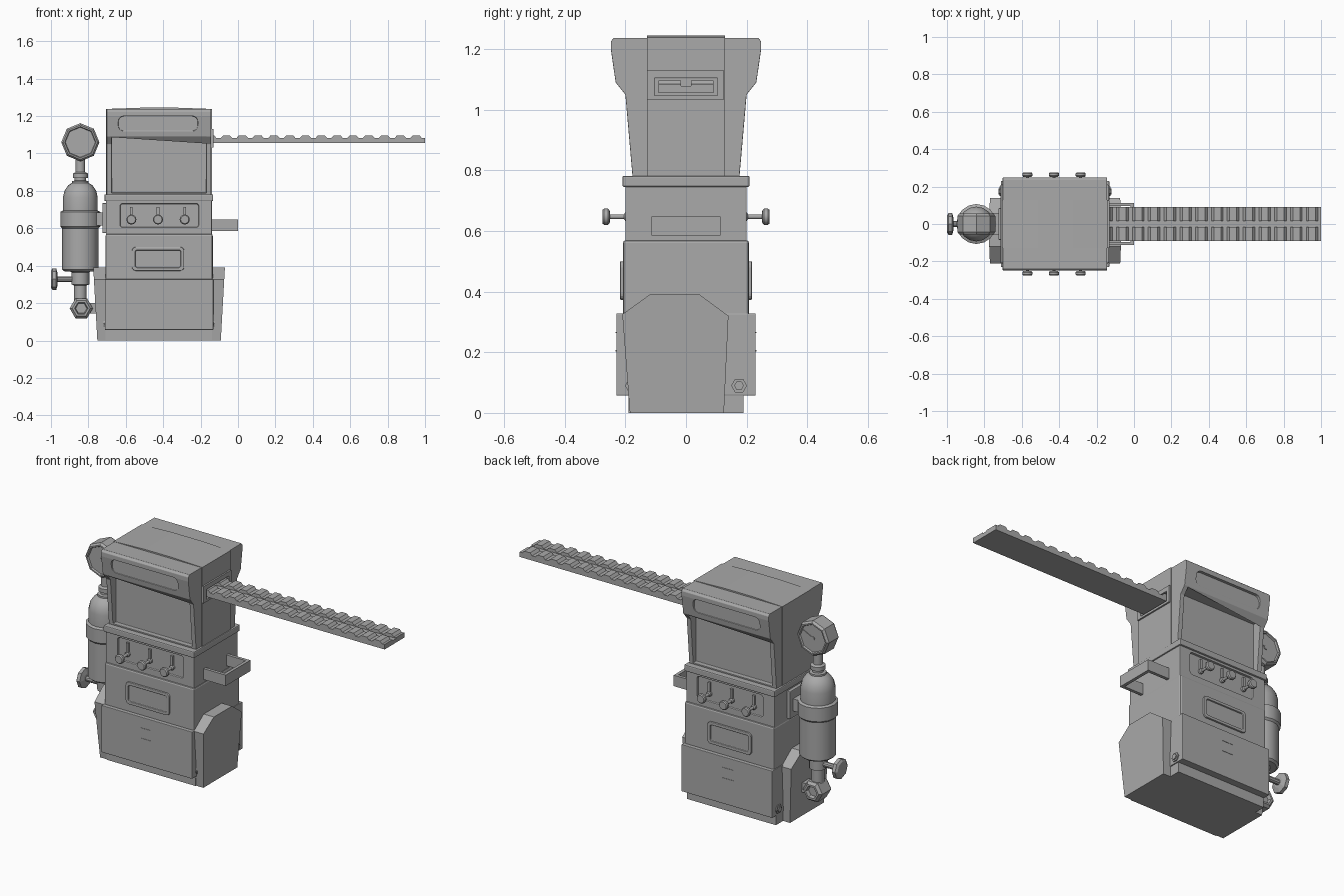
import bpy, bmesh, math
from mathutils import Vector, Matrix

if "Cube" in bpy.data.objects:
    bpy.data.objects.remove(bpy.data.objects["Cube"])

CX = -0.422          # centre of the cabinet
TX = -0.843          # centre of the gas tank
grey = bpy.data.materials.new("plain grey")
grey.diffuse_color = (0.4, 0.4, 0.4, 1)
grey.use_nodes = True
grey.node_tree.nodes["Principled BSDF"].inputs["Base Color"].default_value = grey.diffuse_color


def finish(name, bm, bevel=0.0, smooth=False):
    bmesh.ops.recalc_face_normals(bm, faces=bm.faces)
    me = bpy.data.meshes.new(name)
    bm.to_mesh(me)
    bm.free()
    ob = bpy.data.objects.new(name, me)
    bpy.context.collection.objects.link(ob)
    me.materials.append(grey)
    bpy.ops.object.select_all(action='DESELECT')
    ob.select_set(True)
    bpy.context.view_layer.objects.active = ob
    if smooth:
        bpy.ops.object.shade_smooth_by_angle(angle=math.radians(35))
    if bevel:
        m = ob.modifiers.new("bevel", 'BEVEL')
        m.width, m.segments, m.limit_method = bevel, 2, 'ANGLE'
    return ob


def box(name, x, y, z, bevel=0.0):
    """Box from (min, max) pairs."""
    return prism(name, [(x[0], z[0]), (x[1], z[0]), (x[1], z[1]), (x[0], z[1])], 'Y', y[0], y[1], bevel)


def prism(name, pts, axis, a, b, bevel=0.0):
    """Extrude a 2D outline: (x,z) along Y or (y,z) along X."""
    bm = bmesh.new()
    def put(p, d):
        return bm.verts.new((p[0], d, p[1]) if axis == 'Y' else (d, p[0], p[1]))
    lo, hi = [put(p, a) for p in pts], [put(p, b) for p in pts]
    n = len(pts)
    bm.faces.new(lo)
    bm.faces.new(hi)
    for i in range(n):
        bm.faces.new((lo[i], lo[(i + 1) % n], hi[(i + 1) % n], hi[i]))
    return finish(name, bm, bevel)


def lathe(name, prof, sides, loc, axis='Z', smooth=True):
    """Revolve (radius, height) points around an axis; ends are capped."""
    bm = bmesh.new()
    rings = []
    for r, h in prof:
        ring = []
        for i in range(sides):
            a = 2 * math.pi * i / sides
            c, s = r * math.cos(a), r * math.sin(a)
            v = {'Z': (c, s, h), 'Y': (c, h, s), 'X': (h, c, s)}[axis]
            ring.append(bm.verts.new(Vector(v) + Vector(loc)))
        rings.append(ring)
    for p, q in zip(rings, rings[1:]):
        for i in range(sides):
            j = (i + 1) % sides
            bm.faces.new((p[i], p[j], q[j], q[i]))
    bm.faces.new(rings[0])
    bm.faces.new(rings[-1])
    return finish(name, bm, 0, smooth)


def round_rect(x0, x1, z0, z1, r, n=4):
    pts = []
    corners = [(x1 - r, z1 - r), (x0 + r, z1 - r), (x0 + r, z0 + r), (x1 - r, z0 + r)]
    for k, (cx, cz) in enumerate(corners):
        for i in range(n + 1):
            a = math.pi / 2 * (k + i / n)
            pts.append((cx + r * math.cos(a), cz + r * math.sin(a)))
    return pts


def cut(ob, cutter):
    m = ob.modifiers.new("cut", 'BOOLEAN')
    m.operation, m.solver, m.object = 'DIFFERENCE', 'EXACT', cutter
    bpy.context.view_layer.objects.active = ob
    bpy.ops.object.modifier_apply(modifier=m.name)
    bpy.data.objects.remove(cutter)


def soften(ob, w):
    m = ob.modifiers.new("bevel", 'BEVEL')
    m.width, m.segments, m.limit_method = w, 2, 'ANGLE'


# head: flared hood, cheeks and recessed screens
half = [(0.176, 0.775), (0.2, 1.05), (0.232, 1.09), (0.248, 1.2), (0.248, 1.225), (0.238, 1.237)]
head = prism("head", half + [(-y, z) for y, z in reversed(half)], 'X', -0.702, -0.144)
for s in (-1, 1):
    ends = sorted((s * 0.15, s * 0.4))
    cut(head, box("screen_cutter", (-0.675, -0.17), ends, (0.79, 1.088)))
    ends = sorted((s * 0.232, s * 0.4))
    cut(head, prism("badge_cutter", round_rect(-0.64, -0.215, 1.12, 1.2, 0.03), 'Y', *ends))
cut(head, box("slot_cutter", (-0.3, 0), (-0.105, 0.105), (1.045, 1.105)))
soften(head, 0.005)

# raised central spine over the head, with an open slot for the rail
spine = prism("head_spine", [(-0.706, 0.775), (-0.139, 0.775), (-0.139, 1.238), (-0.33, 1.245),
                             (-0.51, 1.245), (-0.706, 1.238)], 'Y', -0.128, 0.128)
cut(spine, box("slot_cutter", (-0.3, 0), (-0.105, 0.105), (1.045, 1.105)))
for n, y, z in (("lower", (-0.128, 0.125), (1.033, 1.046)), ("upper", (-0.128, 0.125), (1.104, 1.13)),
                ("front", (-0.128, -0.104), (1.046, 1.104)), ("back", (0.104, 0.125), (1.046, 1.104))):
    box("slot_frame_" + n, (-0.14, -0.13), y, z)

# toothed rail: two rows of teeth either side of a central groove
box("rail_base", (-0.28, 1.0), (-0.09, 0.09), (1.055, 1.078))
pitch, teeth = 0.0845, [(-0.28, 1.07)]
for i in range(15):
    x = -0.262 + i * pitch
    teeth += [(x, 1.082), (x + 0.013, 1.096), (x + 0.05, 1.096), (x + 0.063, 1.082)]
teeth += [(1.0, 1.084), (1.0, 1.07)]
for s in (-1, 1):
    prism("rail_teeth", teeth, 'Y', *sorted((s * 0.016, s * 0.09)))

# cabinet tiers
box("collar", (-0.714, -0.133), (-0.21, 0.21), (0.745, 0.782), 0.006)
mid = box("control_tier", (-0.706, -0.14), (-0.2, 0.2), (0.56, 0.75))
for s in (-1, 1):
    cut(mid, prism("panel_cutter", round_rect(-0.63, -0.21, 0.605, 0.732, 0.015), 'Y',
                   *sorted((s * 0.188, s * 0.4))))
soften(mid, 0.004)
box("lower_tier", (-0.708, -0.135), (-0.208, 0.208), (0.3, 0.57), 0.01)
box("bottom_cover", (-0.712, -0.132), (-0.23, 0.23), (0.057, 0.328), 0.003)
box("base", (-0.708, -0.138), (-0.19, 0.19), (0.0, 0.1))

# details repeated on front and back
for s in (-1, 1):
    # framed window
    win = prism("window_frame", round_rect(-0.567, -0.288, 0.373, 0.5, 0.02), 'Y',
                *sorted((s * 0.2, s * 0.218)))
    cut(win, prism("window_cutter", round_rect(-0.55, -0.305, 0.39, 0.483, 0.012), 'Y',
                   *sorted((s * 0.21, s * 0.3))))
    soften(win, 0.004)
    # pull knobs with small pointers
    for x in (-0.57, -0.428, -0.285):
        lathe("control_knob", [(0.014, s * 0.18), (0.014, s * 0.2), (0.008, s * 0.205), (0.008, s * 0.25),
                               (0.022, s * 0.252), (0.027, s * 0.258), (0.027, s * 0.27), (0.022, s * 0.276)],
              12, (x, 0, 0.647), 'Y')
        box("knob_pointer", (x - 0.007, x + 0.007), sorted((s * 0.18, s * 0.2)), (0.66, 0.715))
    # seams on the cover
    for x, z in ((-0.43, 0.265), (-0.43, 0.205)):
        box("cover_seam", (x - 0.035, x + 0.035), sorted((s * 0.225, s * 0.232)), (z - 0.002, z + 0.002))
    # hex bolts on the cabinet sides
    for t in (-1, 1):
        lathe("side_bolt", [(0.026, t * 0.27), (0.026, t * 0.296), (0.016, t * 0.296), (0.016, t * 0.302)],
              6, (CX, s * 0.175, 0.09), 'X', False)

# tapered side pods, mirrored left and right
pod_profile = [(-0.185, 0), (0.125, 0), (0.14, 0.32), (0.045, 0.39), (-0.12, 0.39), (-0.21, 0.325)]
for t in (-1, 1):
    pod = prism("side_pod", pod_profile, 'X', CX + t * 0.25, CX + t * 0.352)
    for v in pod.data.vertices:
        if abs(v.co.x - CX) > 0.3:
            v.co.x -= t * 0.022 * (1 - v.co.z / 0.39)

# carry handle
box("handle_grip", (-0.018, 0.0), (-0.113, 0.113), (0.585, 0.648))
for s in (-1, 1):
    box("handle_arm", (-0.15, -0.018), sorted((s * 0.095, s * 0.113)), (0.585, 0.648))

# gas tank with band and clamp
lathe("tank", [(0.085, 0.37), (0.097, 0.38), (0.097, 0.6), (0.107, 0.61), (0.107, 0.688), (0.093, 0.695),
               (0.093, 0.765), (0.085, 0.8), (0.065, 0.83), (0.045, 0.842), (0.045, 0.852), (0.03, 0.855),
               (0.03, 0.868), (0.04, 0.87), (0.04, 0.893), (0.026, 0.9), (0.026, 0.97)], 16, (TX, 0, 0))
lathe("tank_outlet", [(0.034, 0.19), (0.034, 0.295), (0.048, 0.3), (0.048, 0.365), (0.06, 0.375)],
      12, (TX, 0, 0))
box("tank_clamp", (-0.725, -0.7), (-0.085, 0.085), (0.575, 0.735), 0.004)
box("clamp_arm", (-0.78, -0.715), (-0.06, 0.06), (0.615, 0.685))

# outlet nut and side valve
lathe("outlet_nut", [(0.022, -0.035), (0.03, -0.035), (0.036, -0.055), (0.048, -0.055), (0.062, -0.04),
                     (0.062, 0.04), (0.048, 0.055), (0.036, 0.055), (0.03, 0.035), (0.022, 0.035)],
      6, (-0.838, 0, 0.172), 'Y', False)
box("outlet_bracket", (-0.8, -0.74), (-0.03, 0.03), (0.145, 0.2))
lathe("valve_stem", [(0.016, -0.97), (0.016, -0.85)], 10, (0, 0, 0.328), 'X')
lathe("valve_wheel", [(0.045, -1.0), (0.058, -0.992), (0.058, -0.972), (0.03, -0.964)],
      8, (0, 0, 0.328), 'X', False)

# two-faced octagonal pressure gauge
lathe("gauge", [(0.08, -0.045), (0.084, -0.055), (0.092, -0.055), (0.102, -0.042),
                (0.102, 0.042), (0.092, 0.055), (0.084, 0.055), (0.08, 0.045)],
      8, (TX, 0, 1.06), 'Y', False)
for s in (-1, 1):
    lathe("gauge_hub", [(0.012, s * 0.04), (0.012, s * 0.05)], 10, (TX, 0, 1.06), 'Y')
    needle = [(TX, 1.065), (TX + 0.004, 1.056), (TX + 0.066, 1.098)]
    prism("gauge_needle", needle, 'Y', *sorted((s * 0.044, s * 0.049)))
